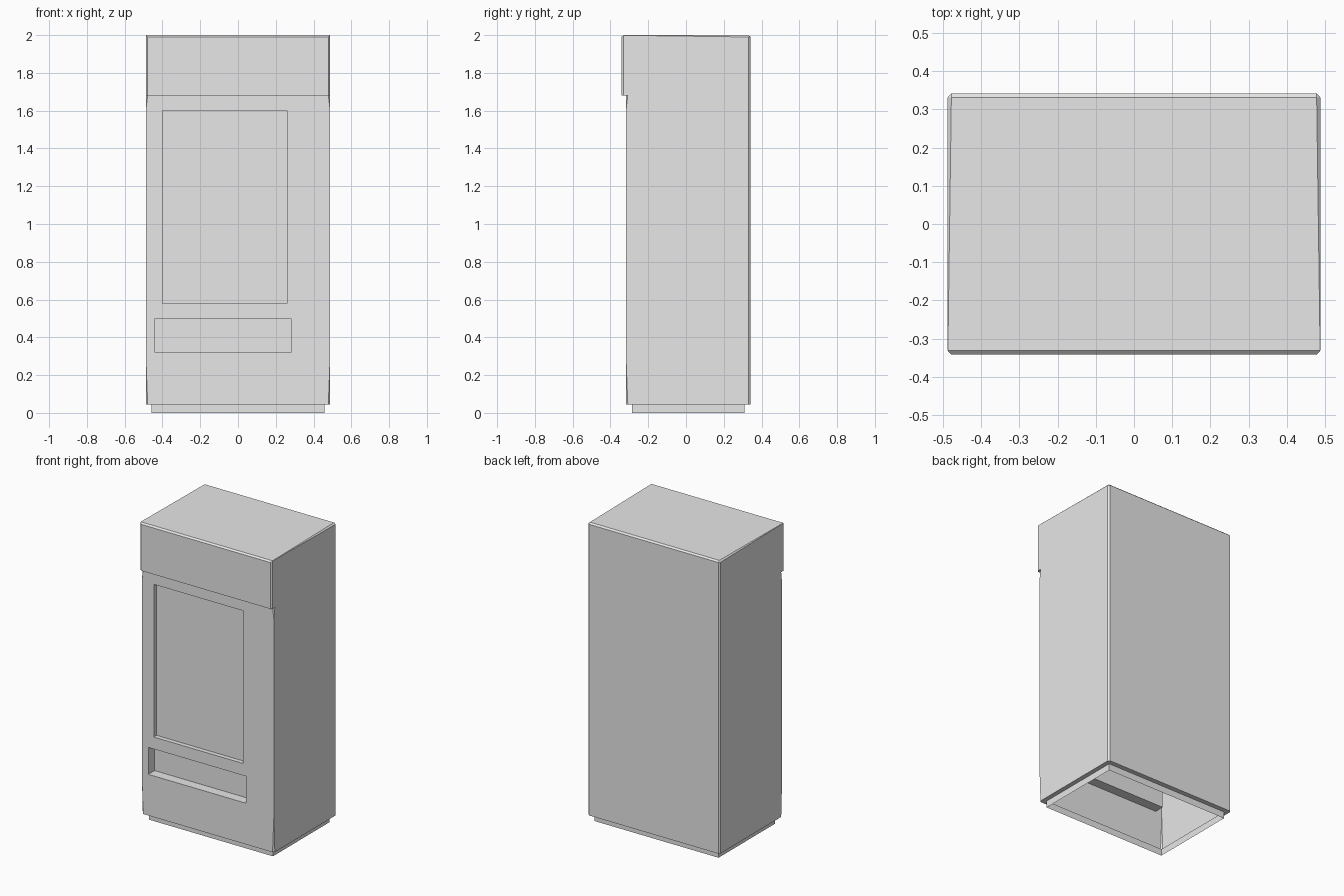
import bpy
import bmesh
from mathutils import Vector

if "Cube" in bpy.data.objects:
    bpy.data.objects.remove(bpy.data.objects["Cube"])

grey = bpy.data.materials.new("light_grey")
grey.diffuse_color = (0.8, 0.8, 0.8, 1)
grey.use_nodes = True
grey.node_tree.nodes["Principled BSDF"].inputs["Base Color"].default_value = grey.diffuse_color

W, C = 0.488, 0.478            # half width, half width inside the chamfer
FRONT, HEAD, BACK = -0.318, -0.342, 0.342
FC, HC, BC = -0.308, -0.331, 0.331   # chamfer lines next to them
Z0, ZH, ZT, ZC = 0.045, 1.68, 2.0, 1.99
PX, PY0, PY1 = 0.458, -0.285, 0.31   # plinth outline


def add(bm, pts, out, mirror=False):
    """Add a face looking along out, and its mirror image in x if asked."""
    for s in ((1, -1) if mirror else (1,)):
        f = bm.faces.new([bm.verts.new((s * x, y, z)) for x, y, z in pts])
        f.normal_update()
        if f.normal.dot(Vector((s * out[0], out[1], out[2]))) < 0:
            f.normal_flip()


def finish(bm, name):
    bmesh.ops.remove_doubles(bm, verts=bm.verts, dist=0.0001)
    me = bpy.data.meshes.new(name)
    bm.to_mesh(me)
    bm.free()
    me.materials.append(grey)
    bpy.context.collection.objects.link(bpy.data.objects.new(name, me))


# cabinet sides, back and top with chamfered edges
bm = bmesh.new()
add(bm, [(W, FC, Z0), (W, FRONT, 0.3), (W, FRONT, 1.6), (W, FC, ZH), (W, HC, ZH),
         (W, HC, ZT - 0.001), (W, BC, ZC), (W, BC, Z0)], (1, 0, 0), True)
add(bm, [(-C, BACK, Z0), (C, BACK, Z0), (C, BACK, ZC), (-C, BACK, ZC)], (0, 1, 0))
add(bm, [(C, BACK, Z0), (W, BC, Z0), (W, BC, ZC), (C, BACK, ZC)], (1, 1, 0), True)
add(bm, [(-W + 0.001, HC, ZT), (W - 0.001, HC, ZT), (C, BC, ZT), (-C, BC, ZT)], (0, 0, 1))
add(bm, [(-C, BC, ZT), (C, BC, ZT), (C, BACK, ZC), (-C, BACK, ZC)], (0, 1, 1))
add(bm, [(W - 0.001, HC, ZT), (W, HC, ZT - 0.001), (W, BC, ZC)], (1, 0, 1), True)
add(bm, [(W - 0.001, HC, ZT), (W, BC, ZC), (C, BC, ZT)], (1, 0, 1), True)
add(bm, [(C, BC, ZT), (W, BC, ZC), (C, BACK, ZC)], (1, 1, 1), True)
finish(bm, "cabinet")

# overhanging header across the top of the front
bm = bmesh.new()
add(bm, [(-C, HEAD, ZH), (C, HEAD, ZH), (C, HEAD, ZC), (-C, HEAD, ZC)], (0, -1, 0))
add(bm, [(C, HEAD, ZH), (W, HC, ZH), (W, HC, ZT - 0.001), (C, HEAD, ZC)], (1, -1, 0), True)
add(bm, [(-C, HEAD, ZC), (C, HEAD, ZC), (W - 0.001, HC, ZT), (-W + 0.001, HC, ZT)], (0, -1, 1))
add(bm, [(C, HEAD, ZC), (W, HC, ZT - 0.001), (W - 0.001, HC, ZT)], (1, -1, 1), True)
add(bm, [(-C, HEAD, ZH), (C, HEAD, ZH), (C, FRONT, ZH), (-C, FRONT, ZH)], (0, 0, -1))
add(bm, [(C, HEAD, ZH), (W, HC, ZH), (W, FC, ZH), (C, FRONT, ZH)], (0, 0, -1), True)
finish(bm, "header")

# front panel with a display window and a collection tray: x0, x1, z0, z1, depth
recesses = [(-0.40, 0.26, 0.58, 1.60, 0.03), (-0.44, 0.28, 0.32, 0.50, 0.066)]
bm = bmesh.new()
xs = sorted({-C, C} | {v for r in recesses for v in r[:2]})
zs = sorted({Z0, ZH} | {v for r in recesses for v in r[2:4]})
for a, b in zip(xs, xs[1:]):
    for c, d in zip(zs, zs[1:]):
        mx, mz = (a + b) / 2, (c + d) / 2
        if not any(r[0] < mx < r[1] and r[2] < mz < r[3] for r in recesses):
            add(bm, [(a, FRONT, c), (b, FRONT, c), (b, FRONT, d), (a, FRONT, d)], (0, -1, 0))
for x0, x1, z0, z1, depth in recesses:
    y = FRONT + depth
    ring = [(x0, z0), (x1, z0), (x1, z1), (x0, z1)]
    add(bm, [(x, y, z) for x, z in ring], (0, -1, 0))
    for i, (a, c) in enumerate(ring):
        b, d = ring[(i + 1) % 4]
        inward = ((x0 + x1) - (a + b), 0, (z0 + z1) - (c + d))
        add(bm, [(a, FRONT, c), (b, FRONT, d), (b, y, d), (a, y, c)], inward)
# tapering corners of the front panel
add(bm, [(C, FRONT, Z0), (W, FRONT, 0.3), (W, FRONT, 1.6), (C, FRONT, ZH)], (0, -1, 0), True)
add(bm, [(C, FRONT, Z0), (W, FRONT, 0.3), (W, FC, Z0)], (1, -1, 0), True)
add(bm, [(C, FRONT, ZH), (W, FRONT, 1.6), (W, FC, ZH)], (1, -1, 0), True)
finish(bm, "front_panel")

# recessed plinth, open underneath, with the ledge that joins it to the cabinet
bm = bmesh.new()
for y, yc, yp, s in ((FRONT, FC, PY0, -1), (BACK, BC, PY1, 1)):
    add(bm, [(-PX, yp, 0), (PX, yp, 0), (PX, yp, Z0), (-PX, yp, Z0)], (0, s, 0))
    add(bm, [(-C, y, Z0), (C, y, Z0), (PX, yp, Z0), (-PX, yp, Z0)], (0, 0, -1))
    add(bm, [(C, y, Z0), (W, yc, Z0), (PX, yp, Z0)], (0, 0, -1), True)
add(bm, [(PX, PY0, 0), (PX, PY1, 0), (PX, PY1, Z0), (PX, PY0, Z0)], (1, 0, 0), True)
add(bm, [(W, FC, Z0), (W, BC, Z0), (PX, PY1, Z0), (PX, PY0, Z0)], (0, 0, -1), True)
finish(bm, "plinth")
